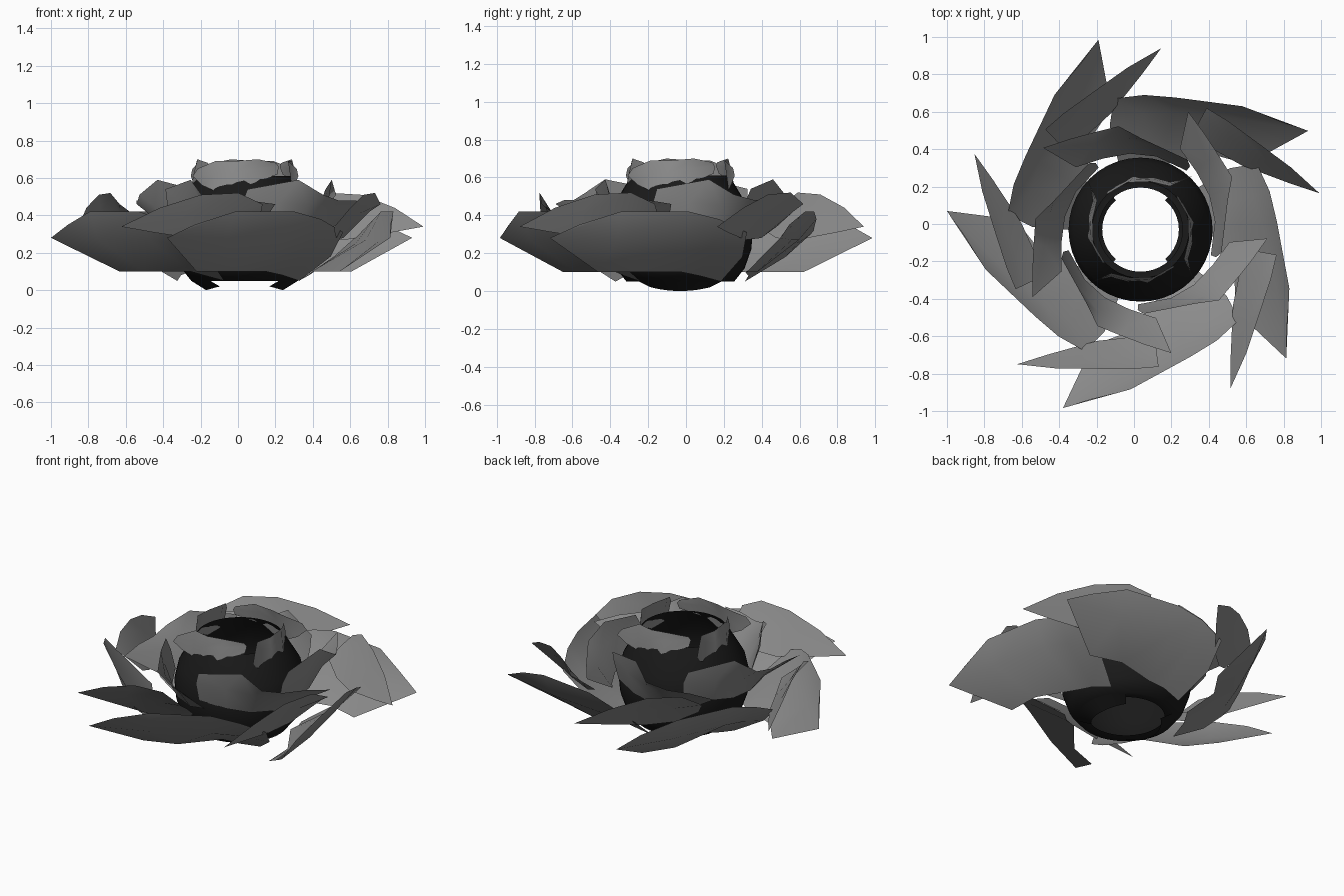
import bpy
import bmesh
from math import sin, cos, radians

default_cube = bpy.data.objects.get("Cube")
if default_cube:
    bpy.data.objects.remove(default_cube, do_unlink=True)

CENTRE_X, CENTRE_Y = 0.035, -0.03


def make_material(name, value):
    material = bpy.data.materials.new(name)
    material.use_nodes = True
    colour = (value, value, value, 1)
    material.diffuse_color = colour
    shader = material.node_tree.nodes["Principled BSDF"]
    shader.inputs["Base Color"].default_value = colour
    shader.inputs["Roughness"].default_value = 0.8
    return material


grey = make_material("petal grey", 0.26)
black = make_material("core black", 0.01)


def polar(angle, radius, height):
    a = radians(angle)
    return (CENTRE_X + radius * cos(a), CENTRE_Y + radius * sin(a), height)


def make_sheet(name, rows, material, turn=0, closed=False):
    """Skin rows of (angle, radius, height) points into one thin sheet."""
    bm = bmesh.new()
    grid = [[bm.verts.new(polar(angle + turn, radius, height))
             for angle, radius, height in row] for row in rows]
    for low, high in zip(grid, grid[1:]):
        count = len(low)
        for i in range(count if closed else count - 1):
            j = (i + 1) % count
            bm.faces.new((low[i], low[j], high[j], high[i]))
    bmesh.ops.recalc_face_normals(bm, faces=bm.faces)
    mesh = bpy.data.meshes.new(name)
    bm.to_mesh(mesh)
    bm.free()
    mesh.materials.append(material)
    obj = bpy.data.objects.new(name, mesh)
    bpy.context.collection.objects.link(obj)
    for polygon in mesh.polygons:
        polygon.use_smooth = True
    return obj


def make_ring(name, rows, count, first_angle):
    """Repeat one petal evenly about the vertical axis."""
    for i in range(count):
        make_sheet(f"{name}_{i + 1}", rows, grey, first_angle + i * 360 / count)


# Outer petals: flare outwards, tip first, tail last
outer_petal = [
    [(1, .67, .1), (17, .55, .1), (42, .36, .1), (58, .36, .08), (78, .36, .05)],
    [(0, 1.04, .28), (17, .8, .27), (44, .65, .27), (58, .62, .25), (76, .58, .18)],
    [(7, .945, .35), (20, .855, .42), (45, .73, .42), (58, .72, .38), (71, .715, .31)],
]
make_ring("outer_petal", outer_petal, 5, 30.5)

# Upper petals: steeper, set between the outer ones
upper_petal = [
    [(6, .83, .31), (21, .64, .27), (36, .58, .28), (50, .58, .34)],
    [(0, .976, .34), (17, .77, .4), (35, .68, .41), (50, .68, .42)],
    [(11, .87, .44), (25, .78, .51), (40, .745, .52), (50, .74, .46)],
]
make_ring("upper_petal", upper_petal, 5, 11.5)

# Middle petals: sweep the other way and overlap in a cup round the core
middle_petal = [
    [(-4, .48, .34), (-22, .43, .3), (-42, .41, .3), (-62, .4, .32), (-88, .4, .34)],
    [(0, .68, .46), (-22, .52, .42), (-42, .49, .45), (-62, .45, .47), (-88, .43, .46)],
    [(-12, .615, .48), (-25, .575, .48), (-38, .565, .51), (-50, .49, .59), (-84, .45, .54)],
]
make_ring("middle_petal", middle_petal, 5, 68)

# Crown petals: upright, with a small flared tip at each corner
crown_petal = [
    [(4, .35, .56), (12, .3, .53), (30, .29, .51), (52, .285, .57), (85, .27, .62)],
    [(0, .4, .61), (11, .29, .62), (30, .28, .62), (55, .27, .65), (88, .262, .66)],
    [(2, .375, .65), (10, .28, .69), (32, .262, .69), (60, .262, .7), (85, .258, .68)],
]
make_ring("crown_petal", crown_petal, 4, 46)

# Black core: open round shell with a turned-in bottom lip
core_profile = [(.225, .055), (.285, .05), (.34, .12), (.375, .22), (.385, .33),
                (.36, .44), (.295, .55), (.258, .61)]
SIDES = 40
core_rows = [[(i * 360 / SIDES, radius, height) for i in range(SIDES)]
             for radius, height in core_profile]
make_sheet("core_shell", core_rows, black, closed=True)

# Bottom flaps: curl under the core on the left and right
STEPS = 10
for side, turn in (("left", 0), ("right", 180)):
    flap_rows = []
    for depth in (0, .5, 1):
        row = []
        for i in range(STEPS + 1):
            angle = -50 + 100 * i / STEPS
            drop = depth * (.03 + .02 * cos(radians(angle) * 1.8))
            row.append((angle, .285 - .08 * depth, .05 - drop))
        flap_rows.append(row)
    make_sheet(f"core_flap_{side}", flap_rows, black, turn)
